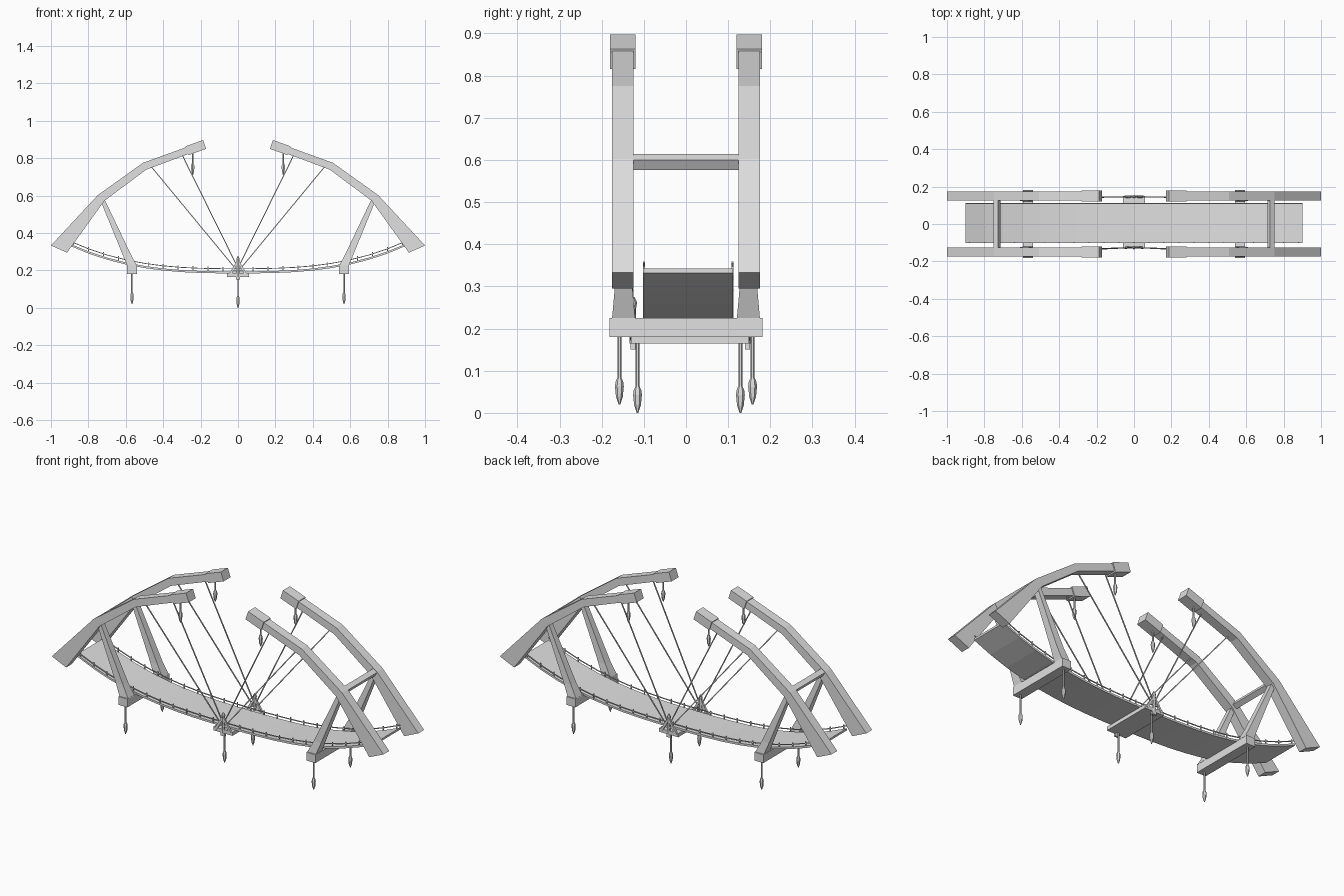
import bpy, bmesh, math
from mathutils import Vector

if "Cube" in bpy.data.objects:
    bpy.data.objects.remove(bpy.data.objects["Cube"])

stone = bpy.data.materials.new("light_grey")
stone.diffuse_color = (0.75, 0.75, 0.75, 1)
stone.use_nodes = True
stone.node_tree.nodes["Principled BSDF"].inputs["Base Color"].default_value = stone.diffuse_color


def loft(name, rings):
    """Skin a list of equal-length rings and close both ends."""
    bm = bmesh.new()
    vs = [[bm.verts.new(p) for p in r] for r in rings]
    n = len(vs[0])
    for a, b in zip(vs, vs[1:]):
        for i in range(n):
            j = (i + 1) % n
            bm.faces.new((a[i], a[j], b[j], b[i]))
    bm.faces.new(vs[0])
    bm.faces.new(vs[-1])
    bmesh.ops.recalc_face_normals(bm, faces=bm.faces)
    me = bpy.data.meshes.new(name)
    bm.to_mesh(me)
    bm.free()
    me.materials.append(stone)
    ob = bpy.data.objects.new(name, me)
    bpy.context.collection.objects.link(ob)
    return ob


def box(name, x0, x1, y0, y1, z0, z1):
    return loft(name, [[(x0, y0, z), (x1, y0, z), (x1, y1, z), (x0, y1, z)] for z in (z0, z1)])


def tube(name, pts, radii, sides=4):
    """Straight or bent rod with one radius per point."""
    pts = [Vector(p) for p in pts]
    rings = []
    for i, p in enumerate(pts):
        d = (pts[min(i + 1, len(pts) - 1)] - pts[max(i - 1, 0)]).normalized()
        u = d.cross(Vector((0, 1, 0))).normalized()
        v = d.cross(u)
        ang = [2 * math.pi * (k + 0.5) / sides for k in range(sides)]
        rings.append([p + radii[i] * (math.cos(t) * u + math.sin(t) * v) for t in ang])
    return loft(name, rings)


def lantern(name, x, y, top, tip):
    """Hanging rod ending in a pointed lantern."""
    prof = [(0, .002), (.012, .006), (.018, .008), (.043, .0105), (.054, .009), (.064, .0045)]
    pts = [(x, y, tip + h) for h, r in prof] + [(x, y, top)]
    tube(name, pts, [r for h, r in prof] + [.0045], 6)


def deck_z(x):
    return .195 + .148 * (abs(x) / .9) ** 2.8


# upper/lower edge of the arched arm in x, z
ARM = [((1, .333), (.914, .295)), ((.75, .602), (.714, .572)),
       ((.508, .775), (.492, .738)), ((.19, .89), (.178, .855))]
CAP = [((.281, .863), (.265, .816)), ((.187, .897), (.171, .85))]
# strut sections: x, z, half width x, half width y
STRUT = [(.565, .222, .026, .0275), (.597, .29, .022, .0215), (.728, .585, .012, .015)]

for sx, xs in ((-1, "left"), (1, "right")):
    for sy, ys in ((-1, "front"), (1, "back")):
        tag = f"{xs}_{ys}"

        def edge_rings(pairs, half):
            yc = sy * .15
            return [[(sx * a[0], yc - half, a[1]), (sx * a[0], yc + half, a[1]),
                     (sx * b[0], yc + half, b[1]), (sx * b[0], yc - half, b[1])] for a, b in pairs]

        # arched arm with end cap
        loft("arm_" + tag, edge_rings(ARM, .025))
        loft("arm_cap_" + tag, edge_rings(CAP, .03))
        # tapered strut
        loft("strut_" + tag, [[(sx * x + i * hx, sy * .148 + j * hy, z)
                               for i, j in ((-1, -1), (1, -1), (1, 1), (-1, 1))]
                              for x, z, hx, hy in STRUT])
        # lanterns
        lantern("arm_lantern_" + tag, sx * .242, sy * .15, .84, .71)
        lantern("beam_lantern_" + tag, sx * .567, sy * .158, .185, .02)
        # stay cables
        yf = .01 + sy * .136
        tube("outer_cable_" + tag, [(sx * .46, sy * .14, .75), (sx * .01, yf, .205)], [.0035] * 2)
        tube("inner_cable_" + tag, [(sx * .3, sy * .14, .82), (sx * .006, yf, .225)], [.0035] * 2)
        # mast leg
        tube("mast_leg_" + tag, [(sx * .045, yf, .175), (0, yf, .25)], [.009, .007])

    # support beam under the deck
    box("support_beam_" + xs, sx * .567 - .027, sx * .567 + .027, -.182, .182, .18, .225)
    # tilted cross bar between the arms
    rings = []
    for y in (-.13, .13):
        ring = []
        for k in range(4):
            t = math.radians(45 + 90 * k - 31 * sx)
            ring.append((sx * .733 + .0198 * math.cos(t), y, .595 + .0198 * math.sin(t)))
        rings.append(ring)
    loft("cross_bar_" + xs, rings)

# centre beam and the two masts
box("centre_beam", -.058, .058, -.13, .15, .165, .185)
for y, ys in ((-.126, "front"), (.146, "back")):
    tube("mast_" + ys, [(0, y, .165), (0, y, .25), (0, y, .262), (0, y, .275)],
         [.008, .008, .01, .004], 6)
    box("mast_foot_" + ys, -.012, .012, y - .006, y + .006, .15, .166)
    box("mast_tie_" + ys, -.03, .03, y - .004, y + .004, .2, .207)
for y, ys in ((-.115, "front"), (.129, "back")):
    lantern("centre_lantern_" + ys, 0, y, .17, 0)

# sagging deck
xs = [-.9 + .1 * i for i in range(19)]
loft("deck", [[(x, -.102, deck_z(x)), (x, .112, deck_z(x)),
               (x, .112, deck_z(x) - .011), (x, -.102, deck_z(x) - .011)] for x in xs])

# rope rails and posts
for y, ys in ((-.1, "front"), (.11, "back")):
    tube("rail_rope_" + ys, [(x, y, deck_z(x) + .014) for x in xs], [.003] * len(xs))
    for i in range(23):
        x = -.88 + .08 * i
        z = deck_z(x)
        box(f"rail_post_{ys}_{i}", x - .0025, x + .0025, y - .0025, y + .0025, z - .008, z + .024)
